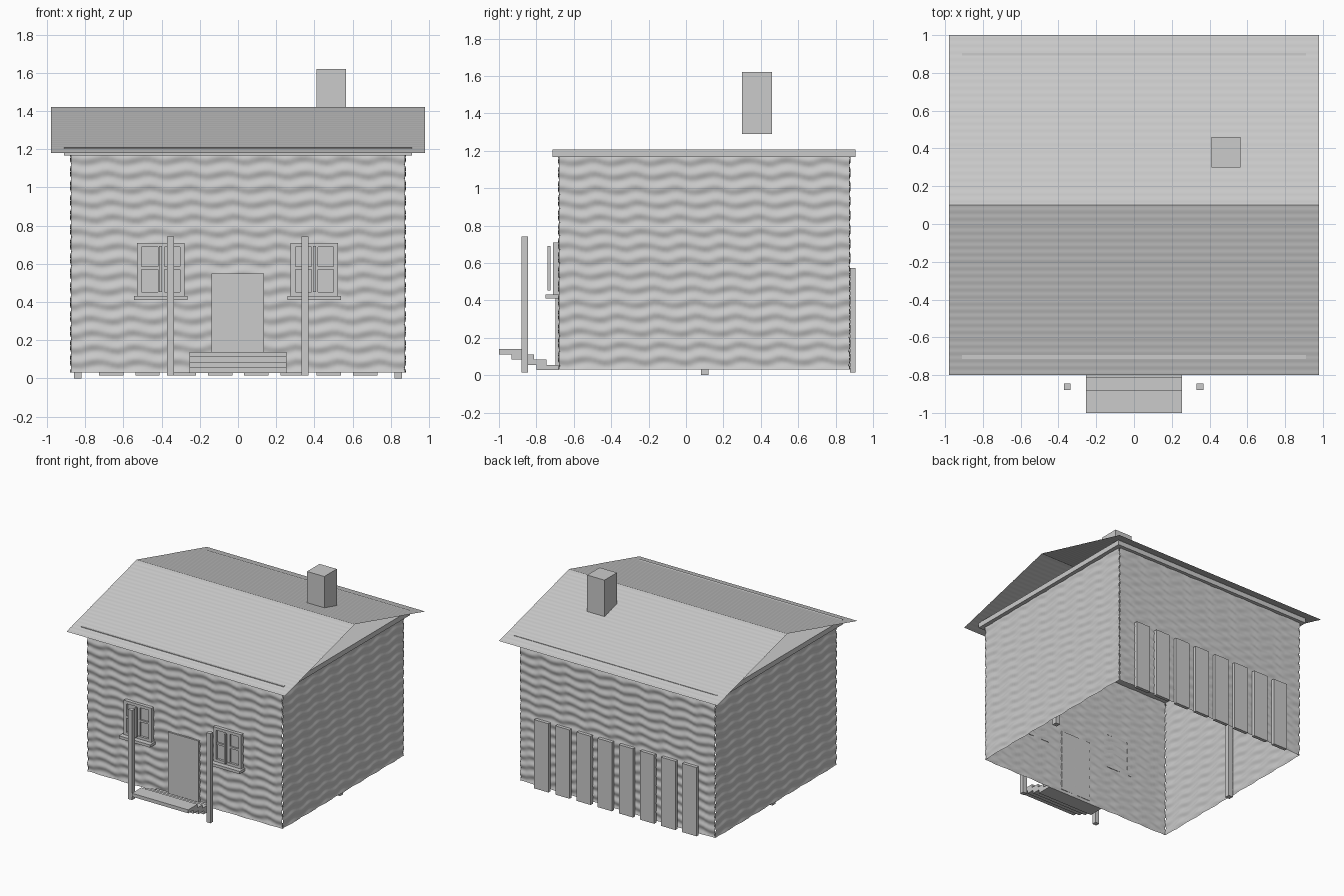
import bpy
import bmesh
from math import sin, pi
from mathutils import Vector

cube = bpy.data.objects.get("Cube")
if cube:
    bpy.data.objects.remove(cube, do_unlink=True)

# One plain grey for the whole building
grey = bpy.data.materials.new("plain_grey")
grey.use_nodes = True
grey.diffuse_color = (0.6, 0.6, 0.6, 1)
shader = grey.node_tree.nodes["Principled BSDF"]
shader.inputs["Base Color"].default_value = grey.diffuse_color
shader.inputs["Roughness"].default_value = 0.9


def finish(name, bm, smooth=False):
    mesh = bpy.data.meshes.new(name)
    bm.to_mesh(mesh)
    bm.free()
    mesh.materials.append(grey)
    for poly in mesh.polygons:
        poly.use_smooth = smooth
    obj = bpy.data.objects.new(name, mesh)
    bpy.context.collection.objects.link(obj)
    return obj


def add_box(bm, xs, ys, zs):
    """Add an axis-aligned box given (low, high) on each axis."""
    verts = bmesh.ops.create_cube(bm, size=1)["verts"]
    spans = (xs, ys, zs)
    for v in verts:
        v.co = [lo + (hi - lo) * (c + 0.5) for c, (lo, hi) in zip(v.co, spans)]


def box(name, xs, ys, zs):
    bm = bmesh.new()
    add_box(bm, xs, ys, zs)
    return finish(name, bm)


def sheet(name, cols, rows, place):
    """Grid sheet; place(u, v) maps the unit square into space."""
    bm = bmesh.new()
    grid = [[bm.verts.new(place(i / cols, j / rows)) for i in range(cols + 1)]
            for j in range(rows + 1)]
    for low, high in zip(grid, grid[1:]):
        for i in range(cols):
            bm.faces.new((low[i], low[i + 1], high[i + 1], high[i]))
    return finish(name, bm, smooth=True)


# Walls: open sheets rippled like rough horizontal logs
HALF, FRONT, BACK, BASE, TOP = 0.875, -0.68, 0.875, 0.03, 1.17
ROW = 0.076


def log_wall(name, start, end):
    start, end = Vector(start), Vector(end)
    run = end - start
    normal = Vector((run.y, -run.x, 0)).normalized()

    def place(u, v):
        along = u * run.length
        z = BASE + v * (TOP - BASE)
        phase = 2 * pi * z / ROW + 0.9 * sin(2 * pi * along / 0.21 + 5 * z)
        bump = 0.0045 * sin(phase) + 0.001 * sin(2 * pi * along / 0.11 + phase)
        return start + run * u + normal * bump + Vector((0, 0, z))

    sheet(name, 64, 135, place)


log_wall("front_wall", (-HALF, FRONT, 0), (HALF, FRONT, 0))
log_wall("left_wall", (HALF, FRONT, 0), (HALF, BACK, 0))
log_wall("back_wall", (HALF, BACK, 0), (-HALF, BACK, 0))
log_wall("right_wall", (-HALF, BACK, 0), (-HALF, FRONT, 0))

# Ceiling slab and the two posts that carry it
box("ceiling_slab", (-0.91, 0.91), (-0.715, 0.905), (1.167, 1.208))
for side, x in (("left", 0.84), ("right", -0.84)):
    box(side + "_inner_post", (x - 0.02, x + 0.02), (0.08, 0.12), (0, 1.167))


# Roof: two thin slopes with fine courses, gables open
def roof_slope(name, side):
    def place(u, v):
        ripple = 0.0006 * sin(2 * pi * 24 * v)
        return (side * (0.98 - 1.96 * u), 0.1 + side * 0.9 * (1 - v),
                1.18 + 0.24 * v + ripple)

    sheet(name, 1, 144, place)


roof_slope("front_roof", -1)
roof_slope("back_roof", 1)
box("chimney", (0.41, 0.565), (0.30, 0.46), (1.29, 1.62))

# Door
box("door", (-0.14, 0.135), (-0.697, -0.675), (0.05, 0.55))


# Windows: frame, recessed pane, crossing bars, sill
def window(side, x):
    bm = bmesh.new()
    depth = (-0.71, -0.68)
    for lo, hi in ((-0.125, -0.1), (0.1, 0.125)):
        add_box(bm, (x + lo, x + hi), depth, (0.43, 0.71))
    for zs in ((0.43, 0.453), (0.687, 0.71)):
        add_box(bm, (x - 0.1, x + 0.1), depth, zs)
    finish(side + "_window_frame", bm)
    box(side + "_window_pane", (x - 0.1, x + 0.1), (-0.692, -0.682), (0.453, 0.687))
    bm = bmesh.new()
    add_box(bm, (x - 0.015, x + 0.02), (-0.705, -0.69), (0.453, 0.687))
    add_box(bm, (x - 0.1, x + 0.1), (-0.706, -0.69), (0.57, 0.586))
    add_box(bm, (x - 0.008, x + 0.008), (-0.74, -0.725), (0.453, 0.692))
    finish(side + "_window_bars", bm)
    box(side + "_window_sill", (x - 0.14, x + 0.14), (-0.75, -0.68), (0.41, 0.432))


for side, x in (("left", 0.4), ("right", -0.405)):
    window(side, x)
    px = 0.35 if side == "left" else -0.353
    box(side + "_porch_post", (px - 0.018, px + 0.018), (-0.88, -0.845), (0.015, 0.742))

# Porch steps
for i in range(4):
    y, z = -1 + 0.0665 * i, 0.139 - 0.028 * i
    box(f"step_{i + 1}", (-0.253, 0.253), (y, y + 0.12), (z - 0.028, z))

# Row of boards leaning on the back wall
for i in range(8):
    x = -0.664 + 0.19 * i
    box(f"back_board_{i + 1}", (x - 0.064, x + 0.064), (0.878, 0.905), (0.015, 0.573))
